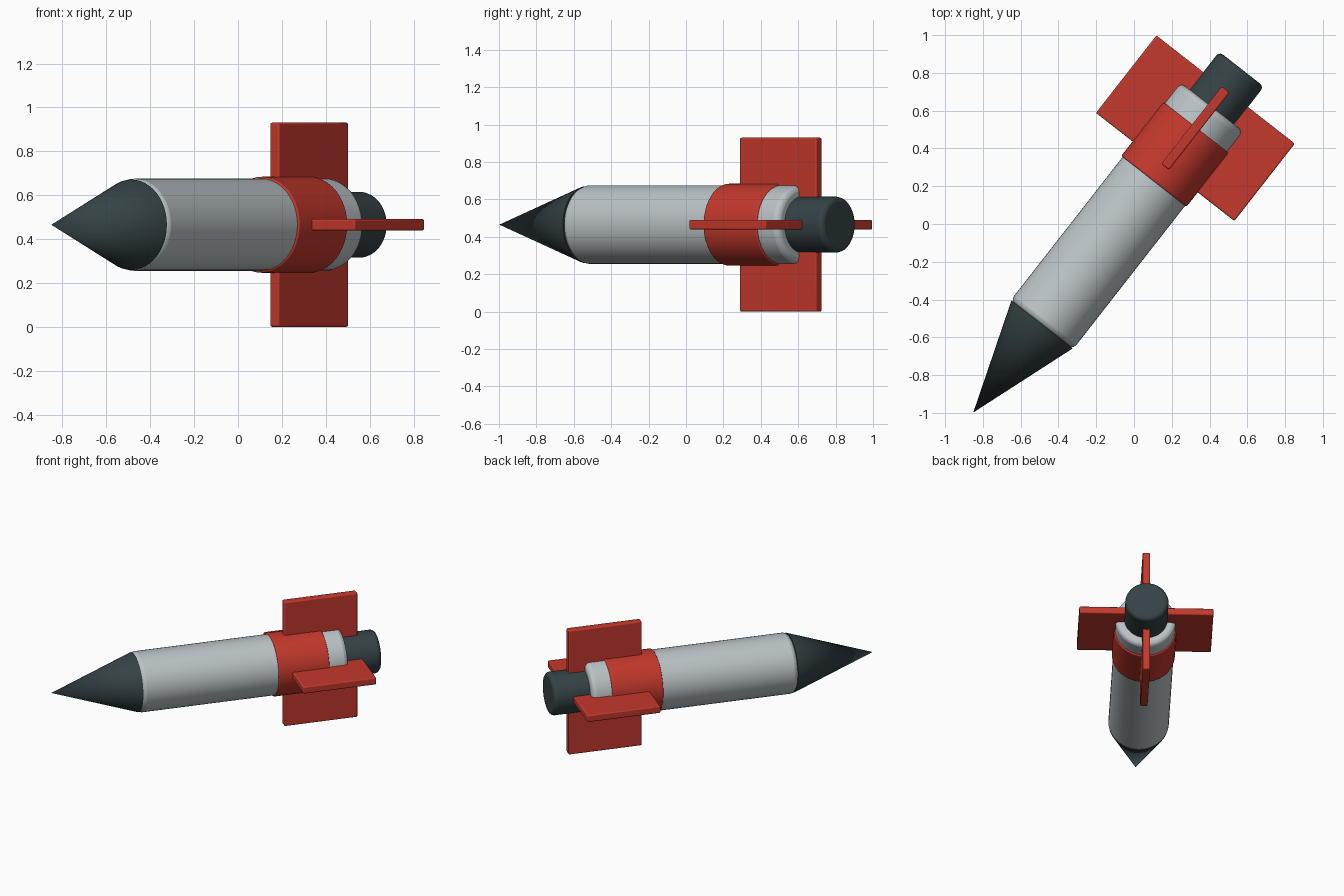
import bpy
from math import radians, pi
from mathutils import Matrix

if "Cube" in bpy.data.objects:
    bpy.data.objects.remove(bpy.data.objects["Cube"])

# Rocket axis: local +X points from nose to tail, origin at the fin centre
FRAME = Matrix.Translation((0.325, 0.507, 0.469)) @ Matrix.Rotation(radians(52), 4, 'Z')


def paint(name, rgb):
    m = bpy.data.materials.new(name)
    m.diffuse_color = (*rgb, 1)
    m.use_nodes = True
    m.node_tree.nodes["Principled BSDF"].inputs["Base Color"].default_value = m.diffuse_color
    return m


RED = paint("red", (0.55, 0.04, 0.025))
DARK = paint("dark", (0.035, 0.055, 0.06))
PALE = paint("pale", (0.5, 0.55, 0.57))


def finish(name, mat, bevel):
    ob = bpy.context.object
    ob.name = name
    ob.data.materials.append(mat)
    if bevel:
        b = ob.modifiers.new("bevel", 'BEVEL')
        b.width = bevel
        b.segments = 3
        b.limit_method = 'ANGLE'
        b.angle_limit = radians(40)
    bpy.ops.object.shade_smooth_by_angle(angle=radians(40))


def tube(name, s0, s1, r0, r1, mat, bevel):
    """Round part along the rocket axis from s0 to s1."""
    bpy.ops.mesh.primitive_cone_add(vertices=48, radius1=r0, radius2=r1, depth=s1 - s0)
    bpy.context.object.matrix_world = (
        FRAME @ Matrix.Translation(((s0 + s1) / 2, 0, 0)) @ Matrix.Rotation(pi / 2, 4, 'Y'))
    finish(name, mat, bevel)


# Body, tail band, engine nozzle
tube("body", -1.322, 0.143, 0.21, 0.21, PALE, 0.03)
tube("tail_band", -0.357, 0.005, 0.219, 0.219, RED, 0.008)
tube("nozzle", 0.08, 0.397, 0.15, 0.15, DARK, 0.025)
# Nose cone, pointing down -X
tube("nose_cone", -1.91, -1.318, 0.0, 0.206, DARK, 0)

# Crossed fin panels
for name, roll in (("side_fins", 0), ("upright_fins", pi / 2)):
    bpy.ops.mesh.primitive_cube_add(size=1)
    ob = bpy.context.object
    ob.data.transform(Matrix.Diagonal((0.52, 0.93, 0.052, 1)))
    ob.matrix_world = FRAME @ Matrix.Rotation(roll, 4, 'X')
    finish(name, RED, 0.008)
# Lift so the lower fin edge rests on z = 0
for ob in bpy.data.objects:
    ob.location.z = 0.465
